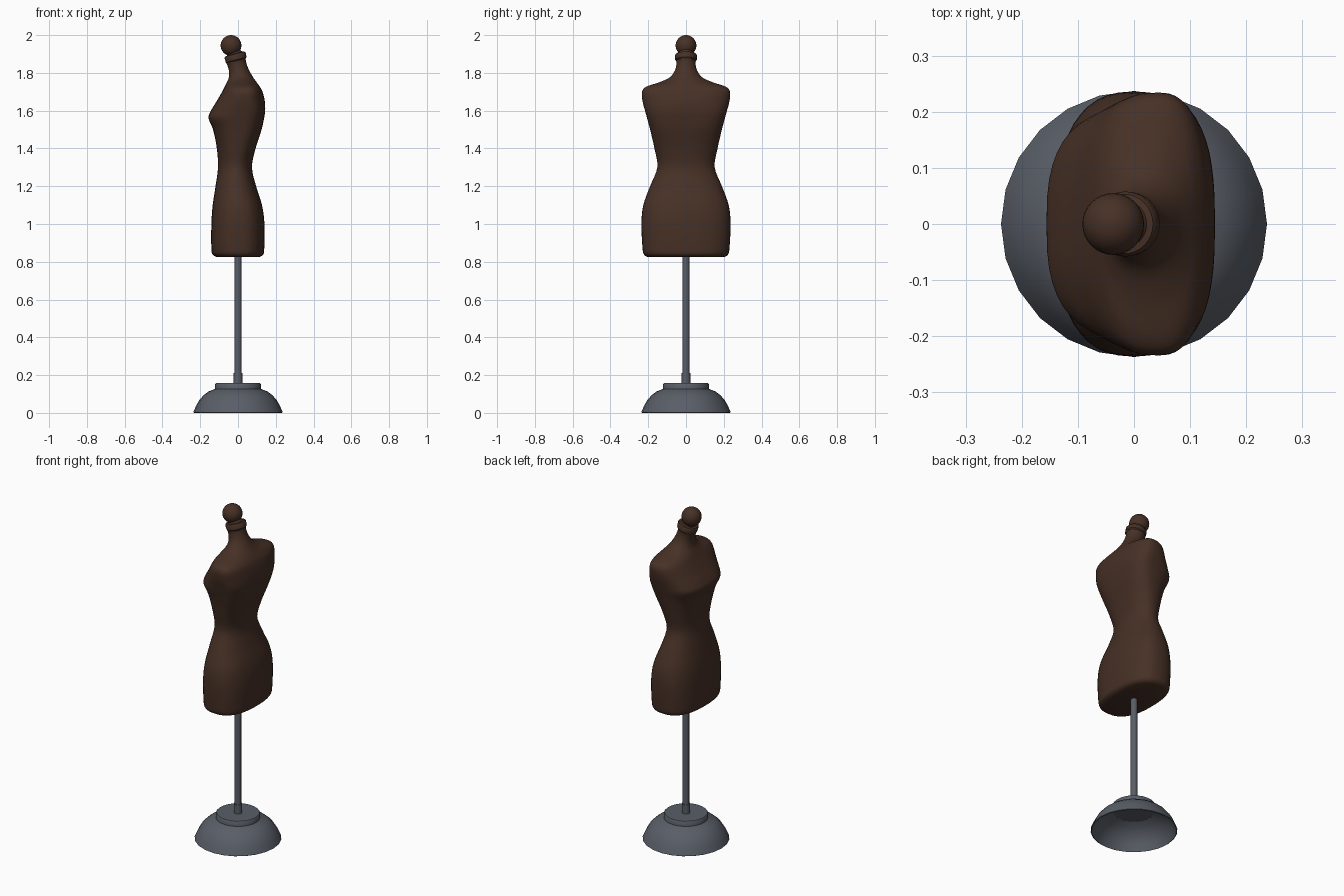
import bpy, bmesh, math
from mathutils import Matrix

if "Cube" in bpy.data.objects:
    bpy.data.objects.remove(bpy.data.objects["Cube"])


def material(name, rgb):
    m = bpy.data.materials.new(name)
    m.diffuse_color = (*rgb, 1)
    m.use_nodes = True
    m.node_tree.nodes["Principled BSDF"].inputs["Base Color"].default_value = m.diffuse_color
    return m


BROWN = material("dark brown cloth", (0.062, 0.030, 0.019))
GREY = material("slate grey metal", (0.100, 0.112, 0.135))


def finish(name, bm, mat, angle=40):
    bmesh.ops.recalc_face_normals(bm, faces=bm.faces)
    mesh = bpy.data.meshes.new(name)
    bm.to_mesh(mesh)
    bm.free()
    ob = bpy.data.objects.new(name, mesh)
    bpy.context.collection.objects.link(ob)
    mesh.materials.append(mat)
    bpy.ops.object.select_all(action='DESELECT')
    bpy.context.view_layer.objects.active = ob
    ob.select_set(True)
    bpy.ops.object.shade_smooth_by_angle(angle=math.radians(angle))
    return ob


def loft(rings, cap_start=True, cap_end=True):
    """Skin a list of point rings into one surface."""
    bm = bmesh.new()
    vs = [[bm.verts.new(p) for p in r] for r in rings]
    n = len(vs[0])
    for a, b in zip(vs, vs[1:]):
        for i in range(n):
            j = (i + 1) % n
            bm.faces.new((a[i], a[j], b[j], b[i]))
    if cap_start:
        bm.faces.new(vs[0])
    if cap_end:
        bm.faces.new(vs[-1])
    return bm


def turned(name, profile, mat, sides=24, caps=(True, True), place=None):
    rings = [[(r * math.cos(2 * math.pi * i / sides), r * math.sin(2 * math.pi * i / sides), z)
              for i in range(sides)] for r, z in profile]
    bm = loft(rings, *caps)
    if place:
        bm.transform(place)
    return finish(name, bm, mat)


def catmull(a, b, c, d, t):
    return [0.5 * (2 * q + (r - p) * t + (2 * p - 5 * q + 4 * r - s) * t * t
                   + (3 * q - p - 3 * r + s) * t ** 3) for p, q, r, s in zip(a, b, c, d)]


def signed_pow(v, e):
    return math.copysign(abs(v) ** e, v)


# Torso sections: height, front x, back x, half width, x of widest point, squareness, tilt
SECTIONS = [
    (0.826, -0.115, 0.115, 0.205, 0.00, 2.5, 0),
    (0.838, -0.134, 0.133, 0.222, 0.00, 2.5, 0),
    (0.870, -0.141, 0.139, 0.230, 0.00, 2.5, 0),
    (1.000, -0.141, 0.140, 0.236, 0.00, 2.5, 0),
    (1.100, -0.134, 0.127, 0.226, 0.00, 2.4, 0),
    (1.200, -0.119, 0.096, 0.190, -0.01, 2.2, 0),
    (1.300, -0.106, 0.074, 0.152, -0.01, 2.1, 0),
    (1.400, -0.112, 0.093, 0.167, 0.00, 2.3, 0),
    (1.500, -0.132, 0.125, 0.190, 0.02, 2.6, 0),
    (1.560, -0.156, 0.138, 0.206, 0.03, 2.8, 0),
    (1.600, -0.143, 0.144, 0.217, 0.04, 2.7, 0),
    (1.650, -0.113, 0.142, 0.230, 0.04, 2.5, 0),
    (1.700, -0.084, 0.130, 0.233, 0.045, 2.5, 0),
    (1.727, -0.070, 0.115, 0.210, 0.045, 2.3, 0),
    (1.750, -0.059, 0.099, 0.142, 0.03, 2.0, 0),
    (1.775, -0.050, 0.079, 0.088, 0.015, 2.0, 0.05),
    (1.810, -0.047, 0.057, 0.060, 0.005, 2.0, 0.15),
    (1.845, -0.054, 0.043, 0.051, -0.005, 2.0, 0.25),
    (1.870, -0.064, 0.040, 0.053, -0.012, 2.0, 0.27),
]


def section_ring(s, sides=48):
    z, xf, xb, w, cx, n, tilt = s
    ring = []
    for i in range(sides):
        a = 2 * math.pi * i / sides
        c, d = signed_pow(math.cos(a), 2 / n), signed_pow(math.sin(a), 2 / n)
        x = cx + c * ((xb - cx) if c > 0 else (cx - xf))
        ring.append((x, w * d, z + tilt * (x - cx)))
    return ring


rings = []
for k in range(len(SECTIONS) - 1):
    ctl = [SECTIONS[min(max(k + o, 0), len(SECTIONS) - 1)] for o in (-1, 0, 1, 2)]
    rings += [section_ring(catmull(*ctl, t / 4)) for t in range(4)]
rings.append(section_ring(SECTIONS[-1]))
finish("torso", loft(rings), BROWN, 50)

# Neck cap, leaning forward like the neck
lean = Matrix.Translation((-0.013, 0, 1.883)) @ Matrix.Rotation(-math.radians(15), 4, 'Y')
turned("neck_collar", [(0.051, -0.020), (0.057, -0.014), (0.058, 0.010), (0.053, 0.017),
                       (0.042, 0.019), (0.036, 0.028), (0.036, 0.045)], BROWN, 32, place=lean)

# Ball finial
bm = bmesh.new()
bmesh.ops.create_uvsphere(bm, u_segments=32, v_segments=16, radius=0.055,
                          matrix=Matrix.Translation((-0.037, 0, 1.945)))
finish("ball_finial", bm, BROWN)

# Stand: pole, sleeve, disc and hollow dome
turned("pole", [(0.018, 0.13), (0.018, 0.84)], GREY, 16)
turned("pole_sleeve", [(0.023, 0.15), (0.023, 0.21)], GREY, 16)
turned("base_disc", [(0.121, 0.125), (0.121, 0.152), (0.117, 0.157)], GREY)
turned("base_dome", [(0.232, 0.0), (0.237, 0.003), (0.222, 0.038), (0.206, 0.066), (0.184, 0.092),
                     (0.157, 0.113), (0.115, 0.130), (0.113, 0.124), (0.152, 0.107), (0.179, 0.086),
                     (0.200, 0.062), (0.216, 0.036), (0.232, 0.0)], GREY, caps=(False, False))
